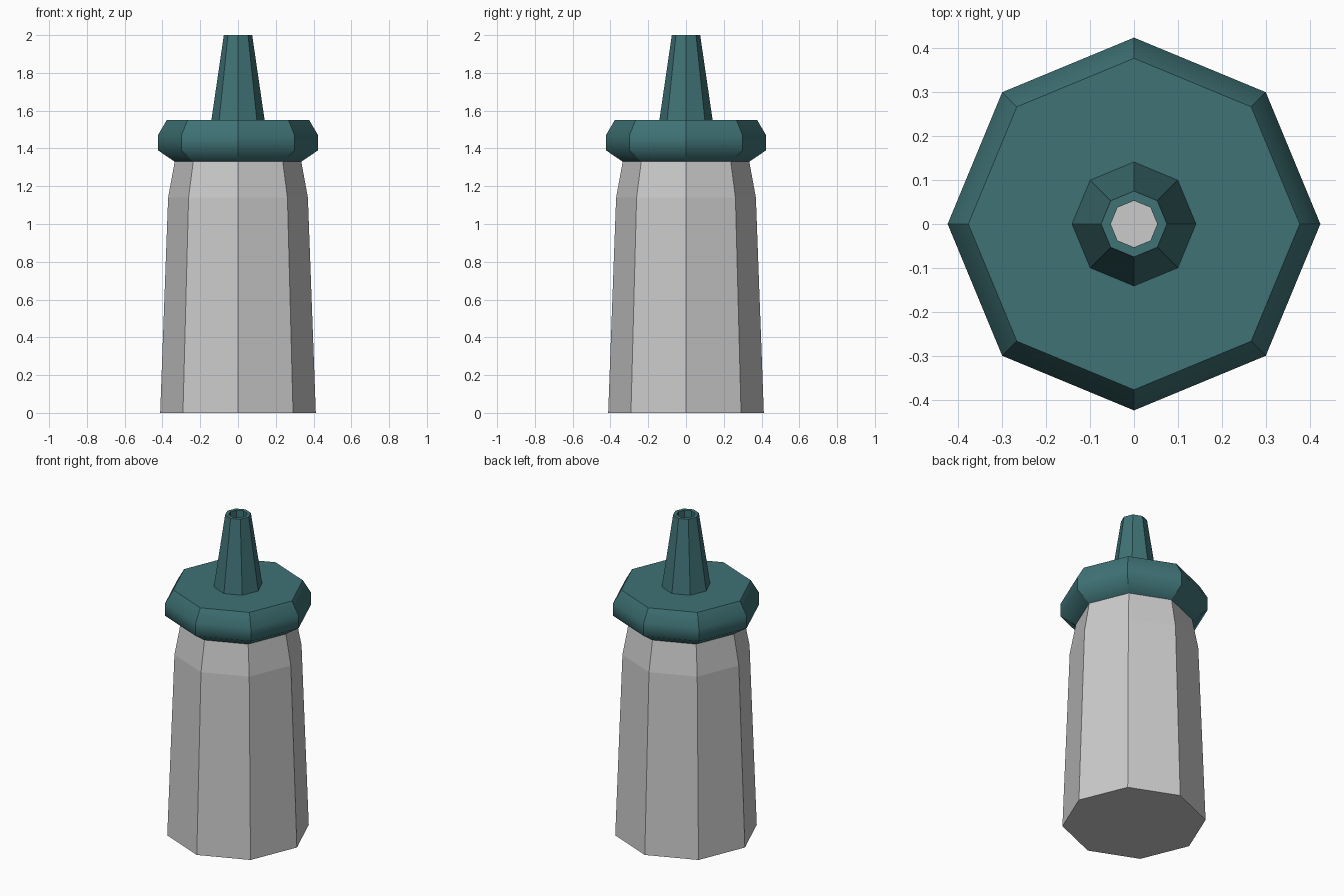
import bpy, bmesh, math

if "Cube" in bpy.data.objects:
    bpy.data.objects.remove(bpy.data.objects["Cube"])

SIDES = 8


def lathe(name, profile, color=None, close_bottom=False, smooth_rows=()):
    """Revolve (radius, z) points, listed bottom to top outside, into an 8-sided shell."""
    bm = bmesh.new()
    rings = []
    for r, z in profile:
        rings.append([bm.verts.new((r * math.cos(a), r * math.sin(a), z))
                      for a in (2 * math.pi * i / SIDES for i in range(SIDES))])
    for row, (lo, hi) in enumerate(zip(rings, rings[1:])):
        for i in range(SIDES):
            j = (i + 1) % SIDES
            f = bm.faces.new((lo[i], lo[j], hi[j], hi[i]))
            f.smooth = row in smooth_rows
    if close_bottom:
        bm.faces.new(rings[0][::-1])
    # corner edges stay crisp while the rim rounds from top to bottom
    for e in bm.edges:
        flat = abs(e.verts[0].co.z - e.verts[1].co.z) < 1e-5
        e.smooth = flat and all(f.smooth for f in e.link_faces)
    mesh = bpy.data.meshes.new(name)
    bm.to_mesh(mesh)
    bm.free()
    obj = bpy.data.objects.new(name, mesh)
    bpy.context.collection.objects.link(obj)
    if color:
        mat = bpy.data.materials.new(name + "_color")
        mat.diffuse_color = color
        mat.use_nodes = True
        mat.node_tree.nodes["Principled BSDF"].inputs["Base Color"].default_value = mat.diffuse_color
        mesh.materials.append(mat)
    return obj


# Tapered bottle body, hollow and closed at the base
lathe("bottle_body", [(0.412, 0), (0.37, 1.14), (0.335, 1.33)], close_bottom=True)

# Cap with rounded rim, tapered nozzle and open spout bore
lathe("cap_and_nozzle",
      [(0.335, 1.33), (0.424, 1.39), (0.424, 1.47), (0.377, 1.55),
       (0.141, 1.55), (0.075, 2.0), (0.053, 2.0), (0.053, 1.9)],
      color=(0.05, 0.17, 0.18, 1), smooth_rows=(0, 1, 2))
